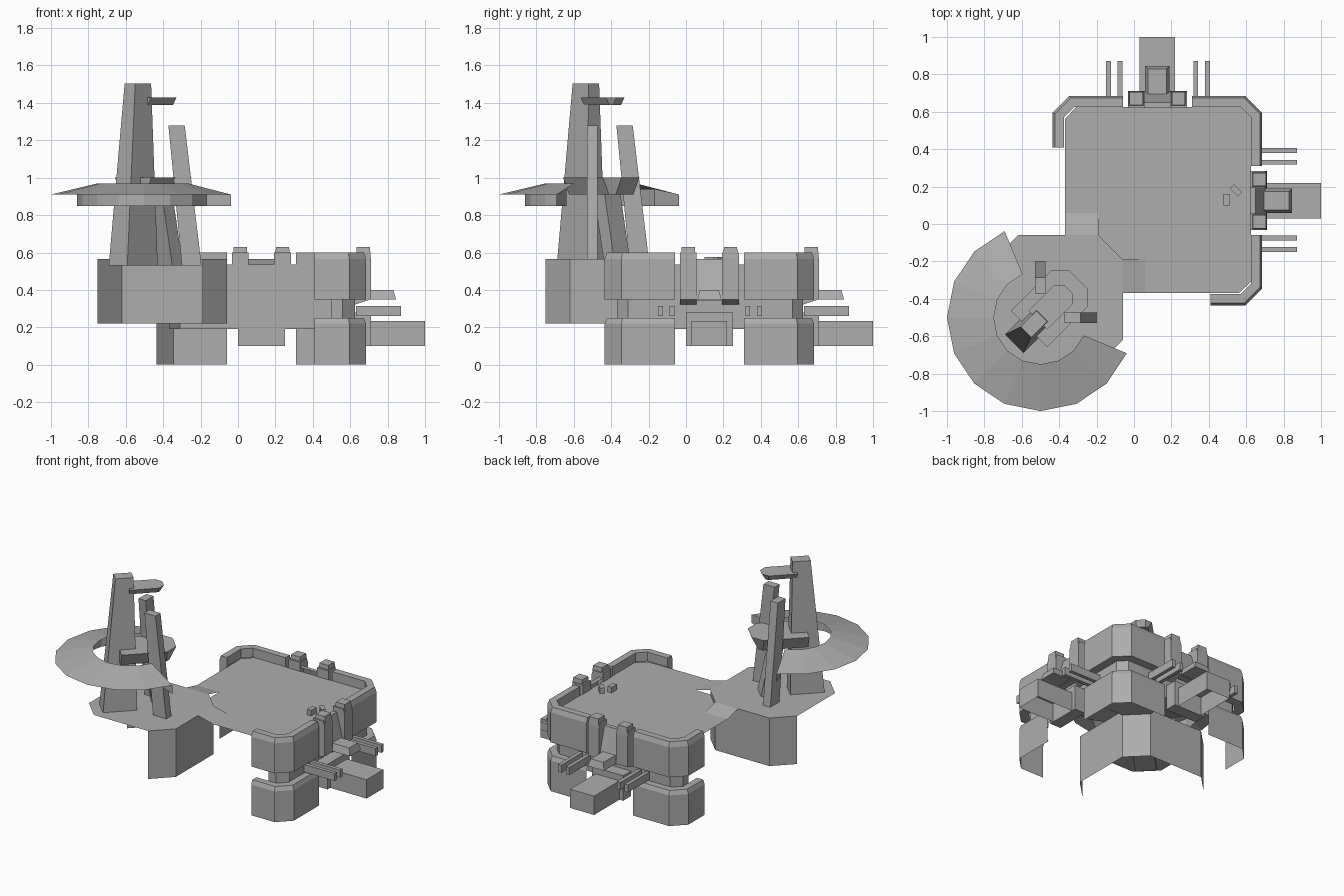
import bpy, math
from mathutils import Vector

if "Cube" in bpy.data.objects:
    bpy.data.objects.remove(bpy.data.objects["Cube"])

mat = bpy.data.materials.new("plain grey")
mat.diffuse_color = (0.42, 0.42, 0.42, 1)
mat.use_nodes = True
mat.node_tree.nodes["Principled BSDF"].inputs["Base Color"].default_value = mat.diffuse_color
R2 = math.sqrt(2)


def make(name, verts, faces, mirror=False):
    """Mesh object; mirror adds a copy reflected across the x = y diagonal."""
    verts, faces = [tuple(v) for v in verts], [tuple(f) for f in faces]
    if mirror:
        n = len(verts)
        faces += [tuple(i + n for i in reversed(f)) for f in faces]
        verts += [(y, x, z) for x, y, z in verts]
    me = bpy.data.meshes.new(name)
    me.from_pydata(verts, [], faces)
    me.materials.append(mat)
    me.update()
    ob = bpy.data.objects.new(name, me)
    bpy.context.collection.objects.link(ob)
    return ob


def sweep(name, path, profile, mirror=False, caps=False):
    """Sweep an (inset, z) profile along a plan path, inset to its left."""
    pts = [Vector(p) for p in path]
    dirs = [(b - a).normalized() for a, b in zip(pts, pts[1:])]
    offs = []
    for i in range(len(pts)):
        a, b = dirs[max(i - 1, 0)], dirs[min(i, len(dirs) - 1)]
        na, nb = Vector((-a.y, a.x)), Vector((-b.y, b.x))
        m = (na + nb).normalized()
        offs.append(m / m.dot(na))
    k = len(profile)
    verts = [(*(p + o * d), z) for p, o in zip(pts, offs) for d, z in profile]
    faces = [(i * k + j, (i + 1) * k + j, (i + 1) * k + j + 1, i * k + j + 1)
             for i in range(len(pts) - 1) for j in range(k - 1)]
    if caps:
        faces += [tuple(range(k)), tuple(reversed(range(len(verts) - k, len(verts))))]
    return make(name, verts, faces, mirror)


def loft(name, low, high, z0, z1, mirror=False):
    """Closed solid between two plan outlines."""
    n = len(low)
    verts = [(x, y, z0) for x, y in low] + [(x, y, z1) for x, y in high]
    faces = [(i, (i + 1) % n, n + (i + 1) % n, n + i) for i in range(n)]
    faces += [tuple(reversed(range(n))), tuple(range(n, 2 * n))]
    return make(name, verts, faces, mirror)


def rect(x0, x1, y0, y1):
    return [(x0, y0), (x1, y0), (x1, y1), (x0, y1)]


def diag(points):
    """Points along / across the diagonal, measured from the tower centre."""
    return [(-.5 + (s + t) / R2, -.5 + (s - t) / R2) for s, t in points][::-1]


def prism_y(name, prof, y0, y1, mirror=False):
    """Extrude an (x, z) outline along y."""
    n = len(prof)
    verts = [(x, y0, z) for x, z in prof] + [(x, y1, z) for x, z in prof]
    faces = [(i, (i + 1) % n, n + (i + 1) % n, n + i) for i in range(n)]
    faces += [tuple(reversed(range(n))), tuple(range(n, 2 * n))]
    return make(name, verts, faces, mirror)


# Main deck and its body walls
deck = [(-.37, .06), (-.19, .06), (-.19, -.06), (-.06, -.19), (.06, -.19), (.06, -.37),
        (.56, -.37), (.625, -.31), (.625, .57), (.57, .625), (-.31, .625), (-.37, .56)]
make("deck", [(x, y, .535) for x, y in deck], [tuple(range(len(deck)))])
sweep("body_wall", [(.5, -.37), (.56, -.37), (.625, -.31), (.625, .57), (.57, .625),
                    (-.31, .625), (-.37, .56), (-.37, .5)], [(0, .19), (0, .535)])

# Outer walls: parapet above, skirt below
side = [(.41, -.435), (.595, -.435), (.685, -.345), (.685, -.06)]
corner = [(.685, .31), (.685, .595), (.595, .685), (.31, .685)]
upper = [(.06, .35), (0, .35), (0, .565), (.012, .6), (.06, .6), (.06, .535)]
lower = [(0, 0), (0, .22), (.012, .25), (.06, .25)]
for label, path, mir in (("side", side, True), ("corner", corner, False)):
    sweep(label + "_upper_wall", path, upper, mir, caps=True)
    sweep(label + "_lower_wall", path, lower, mir)

# Gate: pillars, sloped panel, base block, canopy
for i, y in enumerate((.012, .238)):
    prism_y(f"gate_pillar_{i}", [(.62, .32), (.71, .35), (.71, .57), (.7, .6), (.62, .6)],
            y - .045, y + .045, True)
    loft(f"pillar_cap_{i}", rect(.63, .71, y - .04, y + .04),
         rect(.635, .705, y - .035, y + .035), .57, .63, True)
make("gate_panel", [(.65, .057, .565), (.65, .193, .565), (.71, .193, .34), (.71, .057, .34)],
     [(0, 3, 2, 1)], True)
make("gate_panel_top", [(.62, .057, .565), (.65, .057, .565), (.65, .193, .565),
                        (.62, .193, .565)], [(0, 1, 2, 3)], True)
loft("gate_base", rect(.625, .712, 0, .25), rect(.625, .712, 0, .25), .1, .28, True)
loft("gate_canopy", rect(.65, .845, .06, .19), rect(.65, .83, .075, .175), .35, .4, True)

# Landing pad: open-bottomed table
make("landing_pad", [(x, y, z) for z in (.1, .235) for x, y in rect(.7, 1, .03, .22)],
     [(4, 5, 6, 7), (0, 1, 5, 4), (1, 2, 6, 5), (2, 3, 7, 6)], True)

# Rail pairs beside each pad
for i, y in enumerate((-.137, -.075, .33, .393)):
    r = rect(.63, .872, y - .013, y + .013)
    loft(f"rail_{i}", r, r, .26, .315, True)

# Small deck crates
for i, (cx, cy, hx, hy, a) in enumerate(((.495, .13, .016, .03, 0), (.545, .18, .016, .03, .78))):
    c, s = math.cos(a), math.sin(a)
    r = [(cx + c * x - s * y, cy + s * x + c * y) for x, y in rect(-hx, hx, -hy, hy)]
    loft(f"deck_crate_{i}", r, r, .535, .575)

# Tower platform: octagonal top, walls on the inward sides only
plat = [(-.62, -.75), (-.19, -.75), (-.06, -.62), (-.06, -.19),
        (-.19, -.06), (-.62, -.06), (-.75, -.19), (-.75, -.62)]
make("platform_top", [(x, y, .565) for x, y in plat], [tuple(range(8))])
sweep("platform_wall", plat[1:7], [(0, .22), (0, .565)])
make("platform_ramp", [(-.06, -.37, .565), (.06, -.37, .535), (.06, -.19, .535),
                       (-.06, -.19, .565)], [(0, 1, 2, 3)], True)

# Tower: main pylon, side fins, strut and two balconies
loft("pylon", diag([(-.2, -.07), (.03, -.07), (.03, .07), (-.2, .07)]),
     diag([(-.11, -.04), (.01, -.04), (.01, .04), (-.11, .04)]), .53, 1.505)
loft("tower_fin", rect(-.3, -.195, -.53, -.472), rect(-.372, -.285, -.53, -.472),
     .53, 1.28, True)
loft("tower_strut", diag([(.15, -.06), (.23, -.06), (.23, .06), (.15, .06)]),
     diag([(.07, -.06), (.15, -.06), (.15, .06), (.07, .06)]), .53, .92)


def balcony(name, s0, s1, w, ch, shrink, z0, z1):
    def out(d):
        return diag([(s0, -w + d), (s1 - ch, -w + d), (s1 - d, -w + ch), (s1 - d, w - ch),
                     (s1 - ch, w - d), (s0, w - d)])
    loft(name, out(shrink), out(0), z0, z1)


balcony("lower_balcony", -.085, .287, .137, .07, .045, .91, 1.0)
balcony("upper_balcony", -.02, .212, .07, .04, .025, 1.39, 1.43)

# Ring roof: ten of sixteen segments, with an inner drum and end plates
ang = [math.radians(112.5 + 22.5 * i) for i in range(11)]


def ring(r, z):
    return [(-.5 + r * math.cos(a), -.5 + r * math.sin(a), z) for a in ang]


def band(name, a, b):
    n = len(a)
    make(name, a + b, [(i, i + 1, n + i + 1, n + i) for i in range(n - 1)])


band("ring_roof", ring(.25, .97), ring(.5, .91))
band("ring_drum", ring(.36, .94), ring(.36, .85))
for i in (0, -1):
    make(f"ring_end_plate_{i % 2}", [ring(.36, .94)[i], ring(.5, .91)[i], ring(.5, .85)[i],
                                     ring(.36, .85)[i]], [(0, 1, 2, 3)])
